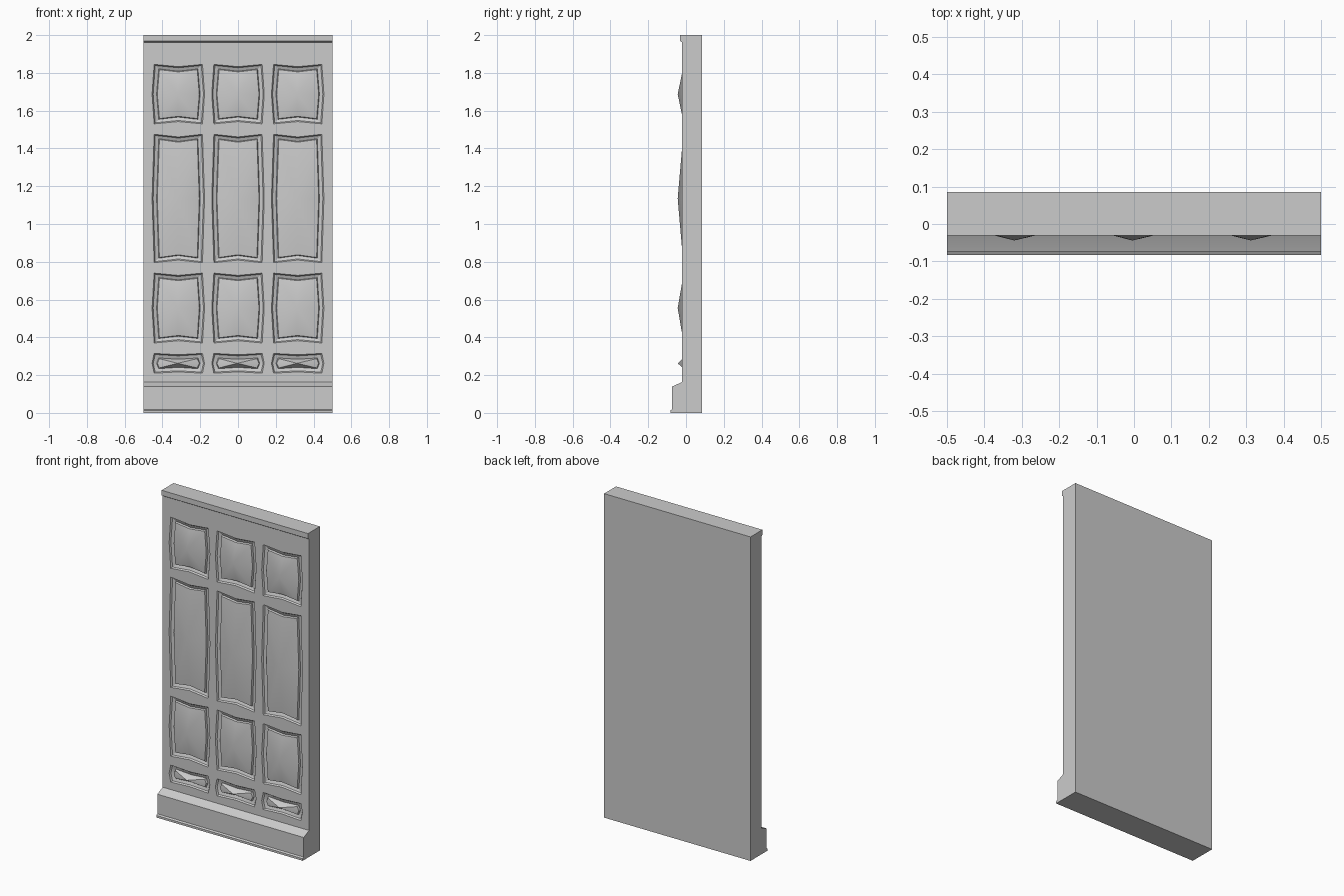
import bpy
import bmesh

cube = bpy.data.objects.get("Cube")
if cube:
    bpy.data.objects.remove(cube)

# One plain grey paint
paint = bpy.data.materials.new("grey_paint")
paint.use_nodes = True
grey = (0.6, 0.6, 0.6, 1)
paint.diffuse_color = grey
paint.node_tree.nodes["Principled BSDF"].inputs["Base Color"].default_value = grey

HALF = 0.5
FACE_Y = -0.022
APEX_Y = -0.044
COLUMNS = (-0.316, 0, 0.316)
# Bottom, top and edge sag of each panel row
ROWS = ((1.53, 1.845, 0.012), (0.795, 1.475, 0.014),
        (0.37, 0.74, 0.012), (0.21, 0.315, 0.007))
# Moulding section: inset from the outline, depth
MOULDING = ((0, FACE_Y), (0.006, -0.013), (0.017, -0.009),
            (0.024, -0.006), (0.028, -0.017))


def finish(bm, name):
    bmesh.ops.recalc_face_normals(bm, faces=bm.faces)
    mesh = bpy.data.meshes.new(name)
    bm.to_mesh(mesh)
    bm.free()
    mesh.materials.append(paint)
    obj = bpy.data.objects.new(name, mesh)
    bpy.context.collection.objects.link(obj)
    return obj


def ring(bm, x, low, high, sag, inset, y):
    """Eight-point outline, pinched at top and bottom, bowed at the sides."""
    w = 0.128 - inset
    h = (high - low) / 2 - inset
    z = (high + low) / 2
    bow = 0.011
    pts = ((-w, -h), (0, sag - h), (w, -h), (w + bow, 0),
           (w, h), (0, h - sag), (-w, h), (-w - bow, 0))
    return [bm.verts.new((x + px, y, z + pz)) for px, pz in pts]


def loop_edges(bm, verts):
    return [bm.edges.new((a, b)) for a, b in zip(verts, verts[1:] + verts[:1])]


# Wall slab with cornice and skirting, swept across the width
profile = ((0.085, 0), (-0.083, 0), (-0.083, 0.013), (-0.073, 0.019),
           (-0.073, 0.14), (FACE_Y - 0.006, 0.16), (FACE_Y, 0.164),
           (FACE_Y, 1.962), (-0.031, 1.968), (-0.031, 2), (0.085, 2))
bm = bmesh.new()
left = [bm.verts.new((HALF, y, z)) for y, z in profile]
right = [bm.verts.new((-HALF, y, z)) for y, z in profile]
bm.faces.new(left)
bm.faces.new(right)
count = len(profile)
field = 6  # the front field is left open and filled around the panels
for i in range(count):
    j = (i + 1) % count
    if i != field:
        bm.faces.new((left[i], left[j], right[j], right[i]))

# Front field with panel openings
corners = [left[field], left[field + 1], right[field + 1], right[field]]
edges = []
for a, b in zip(corners, corners[1:] + corners[:1]):
    edges.append(bm.edges.get((a, b)) or bm.edges.new((a, b)))
outlines = []
for x in COLUMNS:
    for low, high, sag in ROWS:
        outline = ring(bm, x, low, high, sag, *MOULDING[0])
        edges += loop_edges(bm, outline)
        outlines.append((outline, x, low, high, sag))
bmesh.ops.triangle_fill(bm, edges=edges, use_beauty=True, normal=(0, -1, 0))

# Sunken moulding and raised pointed centre of each panel
for outline, x, low, high, sag in outlines:
    previous = outline
    for inset, y in MOULDING[1:]:
        current = ring(bm, x, low, high, sag, inset, y)
        for i in range(8):
            j = (i + 1) % 8
            bm.faces.new((previous[i], previous[j], current[j], current[i]))
        previous = current
    apex = bm.verts.new((x - 0.004, APEX_Y, (low + high) / 2))
    for i in range(8):
        bm.faces.new((previous[i], previous[(i + 1) % 8], apex))

wall = finish(bm, "panelled_wall")
bpy.ops.object.select_all(action="DESELECT")
wall.select_set(True)
bpy.context.view_layer.objects.active = wall
bpy.ops.object.shade_smooth_by_angle(angle=0.5)
